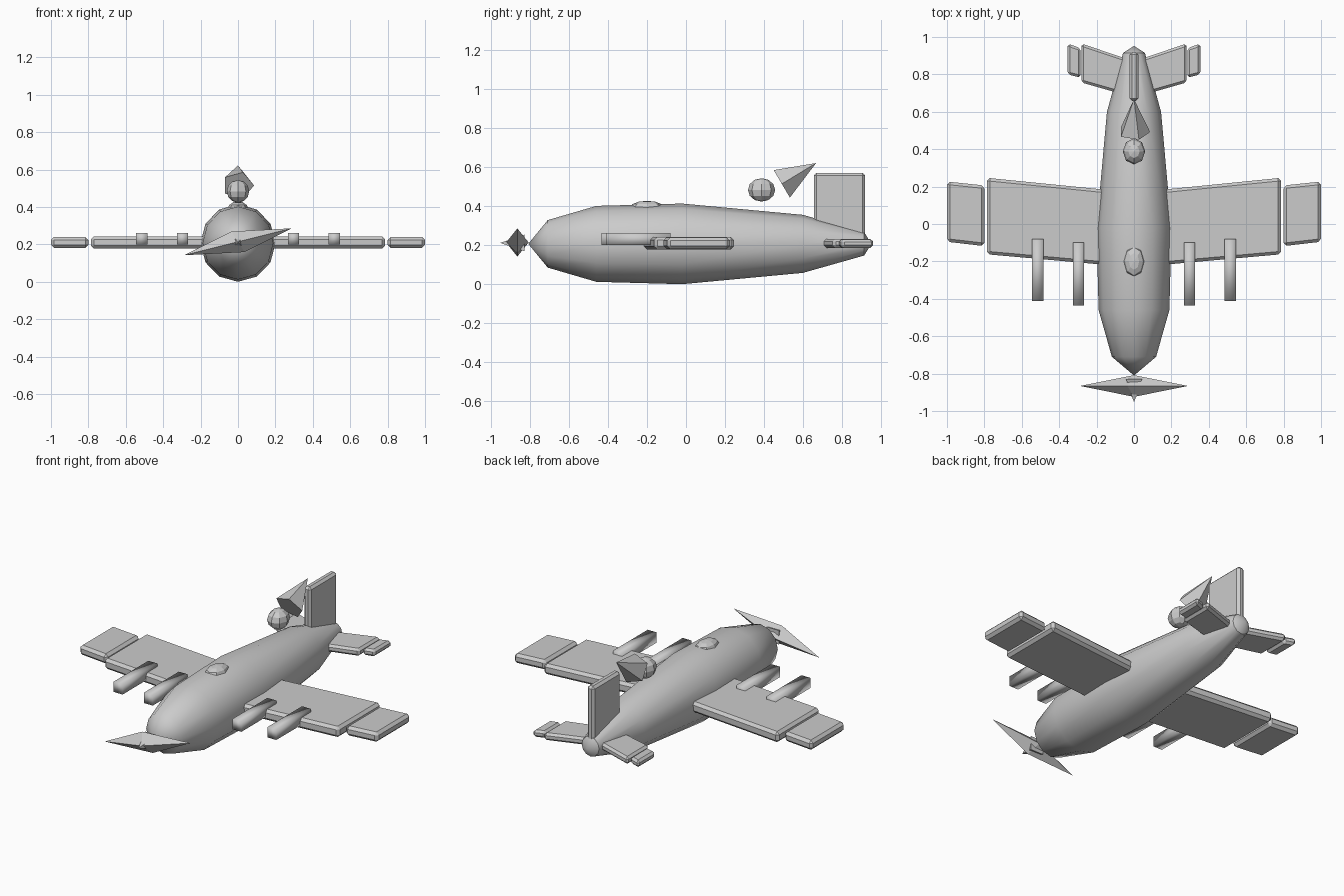
import bpy, bmesh
from math import sin, cos, pi, radians
from mathutils import Matrix, Vector

if "Cube" in bpy.data.objects:
    bpy.data.objects.remove(bpy.data.objects["Cube"])

CZ = 0.207  # height of the fuselage axis


def finish(bm, name, smooth=None):
    bmesh.ops.recalc_face_normals(bm, faces=bm.faces)
    me = bpy.data.meshes.new(name)
    bm.to_mesh(me)
    bm.free()
    ob = bpy.data.objects.new(name, me)
    bpy.context.collection.objects.link(ob)
    if smooth:
        bpy.ops.object.select_all(action='DESELECT')
        ob.select_set(True)
        bpy.context.view_layer.objects.active = ob
        bpy.ops.object.shade_smooth_by_angle(angle=radians(smooth))
    return ob


def plate(name, outline, z0, z1, bevel, side=1):
    """Bevelled slab from an x, y outline, optionally mirrored in x."""
    bm = bmesh.new()
    base = bm.faces.new([bm.verts.new((side * x, y, z0)) for x, y in outline])
    ext = bmesh.ops.extrude_face_region(bm, geom=[base])
    top = [v for v in ext['geom'] if isinstance(v, bmesh.types.BMVert)]
    bmesh.ops.translate(bm, verts=top, vec=(0, 0, z1 - z0))
    bmesh.ops.recalc_face_normals(bm, faces=bm.faces)
    bmesh.ops.bevel(bm, geom=bm.edges[:], offset=bevel, segments=1, affect='EDGES')
    return finish(bm, name)


def ball(name, centre, size, u, v):
    bm = bmesh.new()
    bmesh.ops.create_uvsphere(bm, u_segments=u, v_segments=v, radius=1)
    bmesh.ops.scale(bm, vec=size, verts=bm.verts)
    bmesh.ops.translate(bm, vec=centre, verts=bm.verts)
    return finish(bm, name)


def cone(name, centre, axis_x, axis_u, apex, radius, sides, start=0):
    """Cone with its base spanned by two axes and a free apex."""
    bm = bmesh.new()
    ring = []
    for i in range(sides):
        a = start + 2 * pi * i / sides
        ring.append(bm.verts.new(Vector(centre) + radius * (cos(a) * Vector(axis_x) + sin(a) * Vector(axis_u))))
    tip = bm.verts.new(apex)
    bm.faces.new(ring)
    for i in range(sides):
        bm.faces.new((ring[i], ring[(i + 1) % sides], tip))
    return finish(bm, name)


# Fuselage: twelve-sided rings between two pointed ends
stations = [(-0.71, 0.122), (-0.46, 0.195), (-0.02, 0.207), (0.60, 0.149), (0.915, 0.06)]
bm = bmesh.new()
rings = [[bm.verts.new((0.97 * r * cos(i * pi / 6), y, CZ + r * sin(i * pi / 6)))
          for i in range(12)] for y, r in stations]
for a, b in zip(rings, rings[1:]):
    for i in range(12):
        j = (i + 1) % 12
        bm.faces.new((a[i], a[j], b[j], b[i]))
for ring, y in ((rings[0], -0.81), (rings[-1], 0.952)):
    tip = bm.verts.new((0, y, CZ))
    for i in range(12):
        bm.faces.new((ring[i], ring[(i + 1) % 12], tip))
finish(bm, "fuselage", 38)

# Wings, tailplanes and engine barrels on both sides
for side, tag in ((1, "right"), (-1, "left")):
    plate("wing_inner_" + tag, [(0.10, -0.223), (0.787, -0.162), (0.787, 0.247), (0.10, 0.178)],
          0.178, 0.243, 0.016, side)
    plate("wing_outer_" + tag, [(0.80, -0.118), (1.0, -0.095), (1.0, 0.227), (0.80, 0.206)],
          0.181, 0.240, 0.016, side)
    plate("tailplane_inner_" + tag, [(0.03, 0.685), (0.282, 0.757), (0.282, 0.965), (0.03, 0.88)],
          0.187, 0.232, 0.013, side)
    plate("tailplane_outer_" + tag, [(0.285, 0.782), (0.355, 0.80), (0.355, 0.965), (0.285, 0.94)],
          0.187, 0.230, 0.013, side)
    for part, x, y0, y1 in (("inner", 0.297, -0.435, -0.10), ("outer", 0.515, -0.412, -0.08)):
        bm = bmesh.new()
        bmesh.ops.create_cube(bm, size=1)
        bmesh.ops.scale(bm, vec=(0.06, y1 - y0, 0.062), verts=bm.verts)
        bmesh.ops.translate(bm, vec=(side * x, (y0 + y1) / 2, 0.231), verts=bm.verts)
        finish(bm, f"engine_{part}_{tag}", 179)

# Tail fin
plate("tail_fin", [(-0.024, 0.657), (0.024, 0.657), (0.024, 0.92), (-0.024, 0.92)], 0.20, 0.572, 0.014)

# Canopy dome and floating head
ball("canopy", (0, -0.20, 0.393), (0.055, 0.088, 0.035), 8, 6)
ball("pilot_head", (0, 0.388, 0.484), (0.06, 0.07, 0.06), 8, 6)

# Trailing scarf: five-sided cone tilted back
cone("scarf", (0, 0.492, 0.515), (1, 0, 0), (0, -0.508, 0.861), (0, 0.668, 0.622), 0.086, 5)

# Propeller spinner
cone("spinner", (0, -0.83, CZ + 0.005), (1, 0, 0), (0, 0, 1), (0, -0.954, CZ + 0.005), 0.06, 4, pi / 4)

# Propeller: two stretched pyramids sharing a diamond waist
hub = Vector((0, -0.866, 0.214))
bm = bmesh.new()
waist = [bm.verts.new(hub + Vector(p)) for p in
         ((-0.035, 0, 0.055), (0, 0.058, 0), (0.035, 0, -0.055), (0, -0.058, 0))]
for s in (1, -1):
    tip = bm.verts.new(hub + s * Vector((0.288, 0, 0.072)))
    for i in range(4):
        bm.faces.new((waist[i], waist[(i + 1) % 4], tip))
finish(bm, "propeller")
